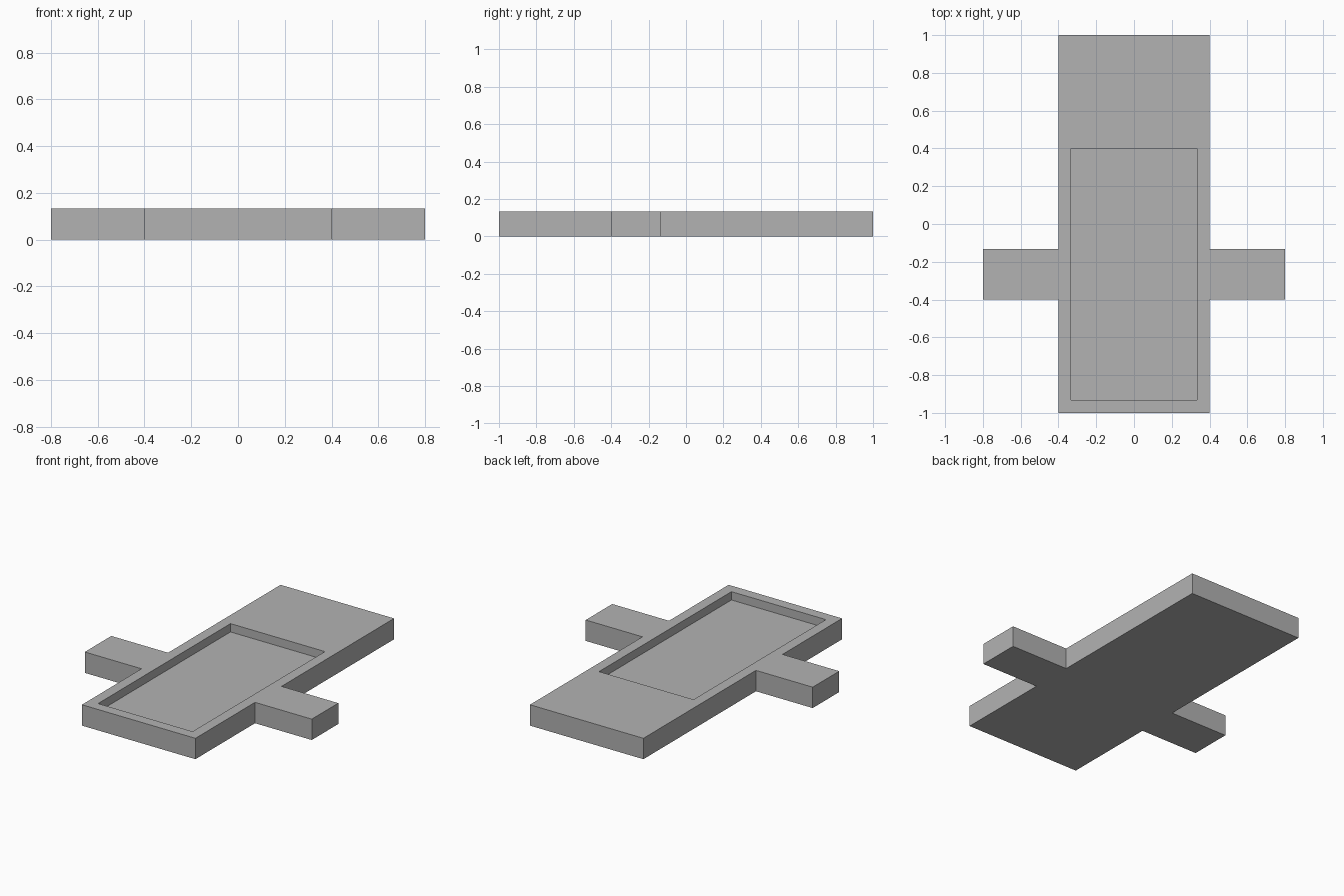
import bpy
import bmesh

HEIGHT = 0.133
RECESS_DEPTH = 0.053

default_cube = bpy.data.objects.get("Cube")
if default_cube:
    bpy.data.objects.remove(default_cube, do_unlink=True)

grey = bpy.data.materials.new("plain grey")
grey.use_nodes = True
colour = (0.448, 0.448, 0.448, 1)
grey.diffuse_color = colour
grey.node_tree.nodes["Principled BSDF"].inputs["Base Color"].default_value = colour


def prism(name, outline, bottom, top):
    """Extrude a flat outline straight up between two heights."""
    bm = bmesh.new()
    base = bm.faces.new([bm.verts.new((x, y, bottom)) for x, y in outline])
    extruded = bmesh.ops.extrude_face_region(bm, geom=[base], use_keep_orig=True)
    raised = [g for g in extruded["geom"] if isinstance(g, bmesh.types.BMVert)]
    bmesh.ops.translate(bm, verts=raised, vec=(0, 0, top - bottom))
    bmesh.ops.recalc_face_normals(bm, faces=bm.faces[:])
    mesh = bpy.data.meshes.new(name)
    bm.to_mesh(mesh)
    bm.free()
    mesh.materials.append(grey)
    obj = bpy.data.objects.new(name, mesh)
    bpy.context.collection.objects.link(obj)
    return obj


# Slab with two side arms: half outline, mirrored across x
half = [(0.4, -1), (0.4, -0.4), (0.8, -0.4), (0.8, -0.133), (0.4, -0.133), (0.4, 1)]
outline = half + [(-x, y) for x, y in reversed(half)]
body = prism("slab_with_arms", outline, 0, HEIGHT)

# Shallow rectangular recess in the top
recess = [(-0.333, -0.933), (0.333, -0.933), (0.333, 0.4), (-0.333, 0.4)]
cutter = prism("recess_cutter", recess, HEIGHT - RECESS_DEPTH, HEIGHT + 0.1)
cut = body.modifiers.new("recess", "BOOLEAN")
cut.operation = "DIFFERENCE"
cut.solver = "EXACT"
cut.object = cutter

# Bake the cut and discard the cutter
bpy.context.view_layer.objects.active = body
body.select_set(True)
bpy.ops.object.modifier_apply(modifier=cut.name)
bpy.data.objects.remove(cutter, do_unlink=True)
